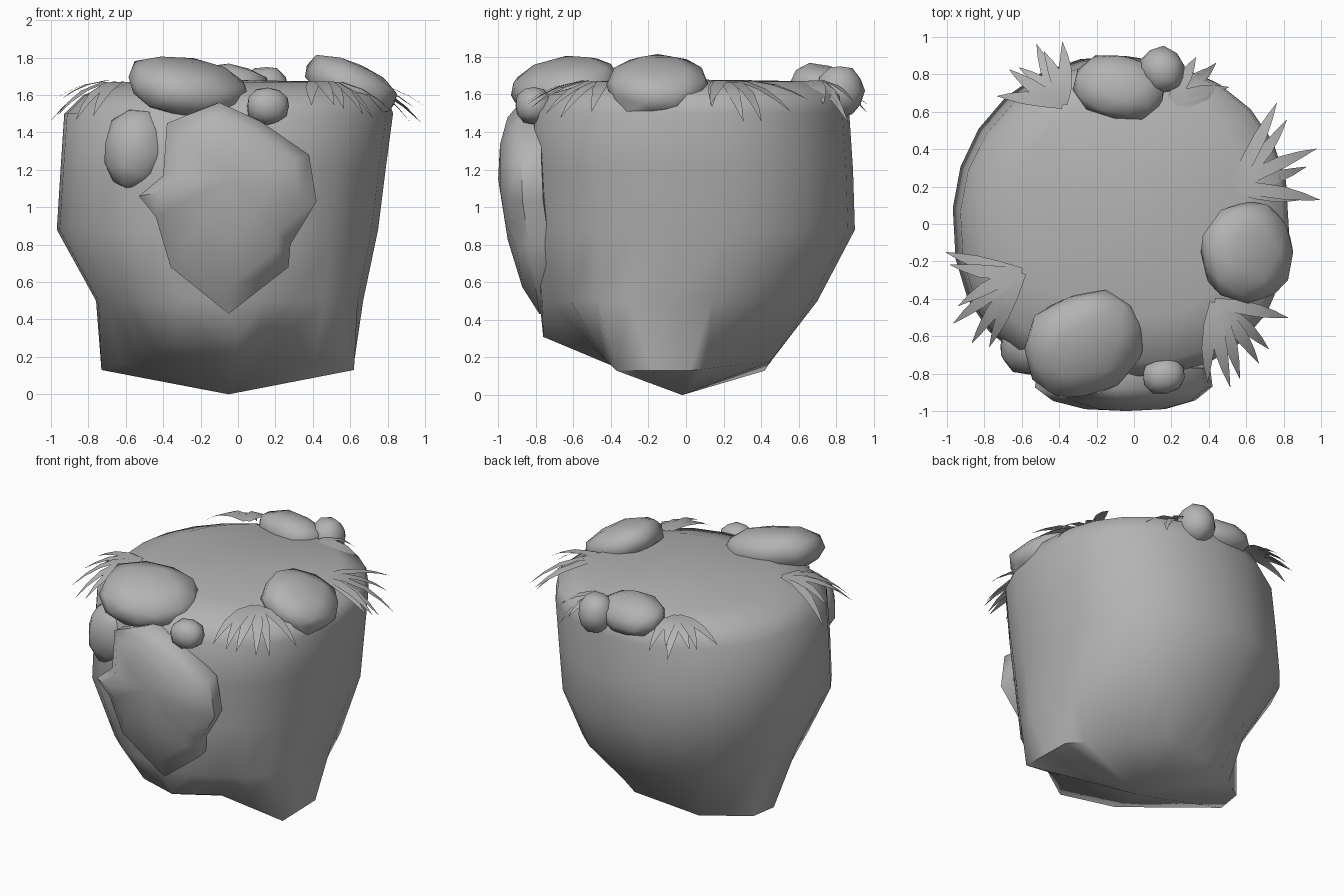
import bpy, bmesh, math, random
from mathutils import Vector, Euler

random.seed(4)
if "Cube" in bpy.data.objects:
    bpy.data.objects.remove(bpy.data.objects["Cube"])

GREY = (0.45, 0.45, 0.45, 1)
stone = bpy.data.materials.new("stone_grey")
stone.use_nodes = True
stone.diffuse_color = GREY
stone.node_tree.nodes["Principled BSDF"].inputs["Base Color"].default_value = GREY


def finish(bm, name, angle=60, closed=True):
    if closed:
        bmesh.ops.recalc_face_normals(bm, faces=bm.faces)
    mesh = bpy.data.meshes.new(name)
    bm.to_mesh(mesh)
    bm.free()
    mesh.materials.append(stone)
    ob = bpy.data.objects.new(name, mesh)
    bpy.context.collection.objects.link(ob)
    bpy.ops.object.select_all(action="DESELECT")
    ob.select_set(True)
    bpy.context.view_layer.objects.active = ob
    bpy.ops.object.shade_smooth_by_angle(angle=math.radians(angle))
    return ob


def loft(bm, rings, start, end):
    """Skin closed rings of equal length and close both ends on a point."""
    loops = [[bm.verts.new(p) for p in ring] for ring in rings]
    n = len(loops[0])
    for a, b in zip(loops, loops[1:]):
        for i in range(n):
            j = (i + 1) % n
            bm.faces.new((a[i], a[j], b[j], b[i]))
    for tip, loop in ((start, loops[0]), (end, loops[-1])):
        v = bm.verts.new(tip)
        for i in range(n):
            bm.faces.new((v, loop[i], loop[(i + 1) % n]))


# Cliff body: an angular keel with corner lobes, widening into a flat-topped mass
SIDES = 24
keel = [(0.62, -0.37, 0.13), (0.61, 0.02, 0.13), (0.1, 0.45, 0.18), (-0.4, 0.42, 0.13),
        (-0.7, 0.22, 0.13), (-0.73, 0.03, 0.13), (-0.34, -0.6, 0.27), (0, -0.76, 0.31),
        (0.2, -0.5, 0.26)]
steps = [2, 5, 4, 2, 1, 4, 2, 2, 2]
keel_ring = []
for k, count in enumerate(steps):
    a, b = Vector(keel[k]), Vector(keel[(k + 1) % len(keel)])
    keel_ring += [a.lerp(b, s / count) for s in range(count)]


def body_ring(z, x0, x1, y0, y1):
    """Rounded outline, squarer everywhere but the back left quarter."""
    ring = []
    for i in range(SIDES):
        t = math.radians(-33) + math.tau * i / SIDES
        c, s = math.cos(t), math.sin(t)
        power = 0.85 if s < 0 else 0.9 if c > 0 else 1
        c, s = (math.copysign(abs(w) ** power, w) for w in (c, s))
        ring.append(((x0 + x1) / 2 + (x1 - x0) / 2 * c, (y0 + y1) / 2 + (y1 - y0) / 2 * s, z))
    return ring


bm = bmesh.new()
levels = [(0.5, -0.76, 0.67, -0.78, 0.7), (0.88, -0.97, 0.75, -0.82, 0.9),
          (1.2, -0.95, 0.79, -0.83, 0.89), (1.5, -0.93, 0.83, -0.82, 0.87),
          (1.6, -0.83, 0.8, -0.74, 0.85), (1.67, -0.62, 0.6, -0.5, 0.7)]
loft(bm, [keel_ring] + [body_ring(*lv) for lv in levels], (-0.05, -0.02, 0), (0, 0, 1.68))
finish(bm, "cliff_body", 60)

# Front slab: a pointed plate with a bulging face
outline = [(-0.05, 0.43), (-0.36, 0.68), (-0.44, 0.95), (-0.53, 1.06), (-0.4, 1.17),
           (-0.38, 1.45), (-0.1, 1.56), (0.12, 1.46), (0.38, 1.28), (0.42, 1.03),
           (0.28, 0.8), (0.27, 0.68)]
MID = Vector((-0.04, 1.15))


def slab_ring(scale, depth):
    ring = []
    for p in outline:
        q = MID.lerp(Vector(p), scale)
        lean = 0.15 * max(0, 1.1 - q.y)
        ring.append((q.x, depth + lean, q.y))
    return ring


bm = bmesh.new()
loft(bm, [slab_ring(0.97, -0.77), slab_ring(1, -0.88), slab_ring(0.8, -0.95),
          slab_ring(0.45, -0.99)], (MID.x, -0.74, MID.y), (MID.x, -1, MID.y))
finish(bm, "front_slab", 55)

# Boulders: chipped, faceted lumps around the rim
boulders = {
    "large_front_boulder": ((-0.27, -0.64, 1.64), (0.34, 0.29, 0.15), (16, 6, 20)),
    "side_front_boulder": ((-0.54, -0.65, 1.31), (0.18, 0.17, 0.23), (0, 10, 0)),
    "right_boulder": ((0.61, -0.15, 1.65), (0.27, 0.28, 0.13), (0, 24, 0)),
    "back_boulder": ((-0.08, 0.73, 1.64), (0.25, 0.18, 0.12), (-14, 0, -10)),
    "small_back_boulder": ((0.15, 0.82, 1.62), (0.12, 0.13, 0.14), (0, 0, 30)),
    "small_front_pebble": ((0.16, -0.81, 1.54), (0.12, 0.1, 0.1), (0, 0, 10)),
}
for name, (place, size, turn) in boulders.items():
    bm = bmesh.new()
    bmesh.ops.create_icosphere(bm, subdivisions=2, radius=1)
    rot = Euler([math.radians(d) for d in turn])
    for v in bm.verts:
        p = v.co.normalized()
        p *= 0.97 / sum(abs(c) ** 2.4 for c in p) ** (1 / 2.4) * random.uniform(0.95, 1.04)
        p = Vector([c * s for c, s in zip(p, size)])
        p.rotate(rot)
        v.co = p + Vector(place)
    finish(bm, name, 45)

# Grass tufts: fans of drooping pointed blades (base, first and last heading, length)
tufts = {
    "right_front_grass": ((0.43, -0.42), (-104, -12), 0.43),
    "right_back_grass": ((0.53, 0.2), (-18, 58), 0.47),
    "back_right_grass": ((0.2, 0.66), (-12, 60), 0.31),
    "back_left_grass": ((-0.38, 0.64), (78, 168), 0.33),
    "left_front_grass": ((-0.6, -0.26), (168, 245), 0.43),
}
BLADES = 6
for name, (base, (h0, h1), length) in tufts.items():
    bm = bmesh.new()
    for b in range(BLADES):
        head = math.radians(h0 + (h1 - h0) * b / (BLADES - 1) + random.uniform(-4, 4))
        out = Vector((math.cos(head), math.sin(head), 0))
        side = Vector((-out.y, out.x, 0))
        reach = length * random.uniform(0.85, 1.08)
        droop = random.uniform(0.08, 0.22)
        bend = random.uniform(-0.07, 0.07)
        rows = []
        for t, width in ((0, 0.025), (0.3, 0.036), (0.6, 0.034), (0.82, 0.019), (1, 0.001)):
            c = Vector((*base, 1.67)) + out * reach * t + side * bend * t * t
            c.z += 0.07 * t - (droop + 0.07) * t * t
            rows.append([bm.verts.new(c + side * width * s) for s in (-1, 1)])
        for (a, d), (e, f) in zip(rows, rows[1:]):
            bm.faces.new((a, e, f, d))
    finish(bm, name, 60, closed=False)
